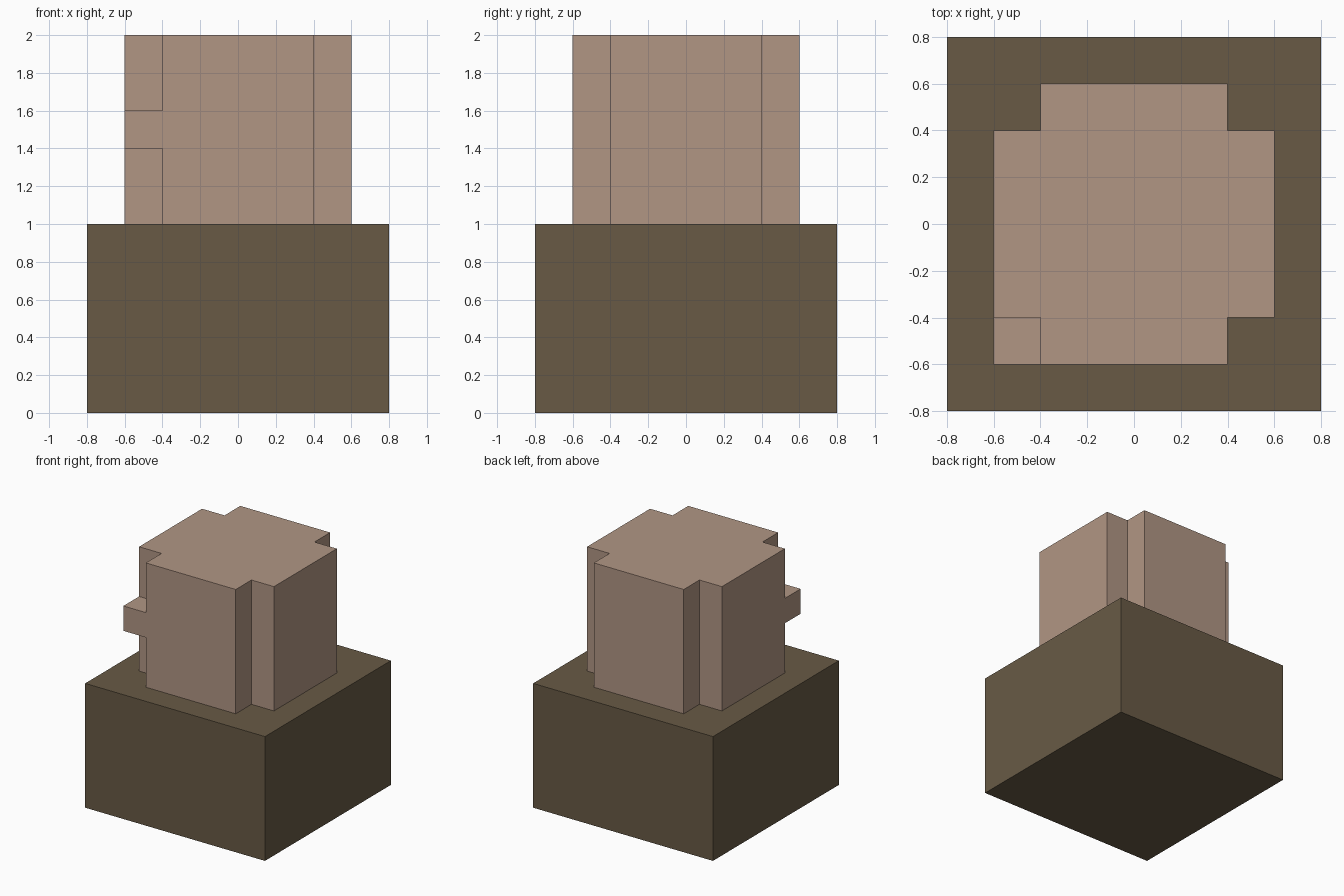
import bpy
import bmesh

if "Cube" in bpy.data.objects:
    bpy.data.objects.remove(bpy.data.objects["Cube"], do_unlink=True)


def make_material(name, colour):
    mat = bpy.data.materials.new(name)
    mat.use_nodes = True
    mat.diffuse_color = colour
    mat.node_tree.nodes["Principled BSDF"].inputs["Base Color"].default_value = colour
    return mat


def extrude_profile(name, outline, bottom, top, mat):
    """Solid prism from a counter-clockwise outline."""
    bm = bmesh.new()
    face = bm.faces.new([bm.verts.new((x, y, bottom)) for x, y in outline])
    result = bmesh.ops.extrude_face_region(bm, geom=[face], use_keep_orig=True)
    raised = [v for v in result["geom"] if isinstance(v, bmesh.types.BMVert)]
    bmesh.ops.translate(bm, verts=raised, vec=(0, 0, top - bottom))
    bmesh.ops.recalc_face_normals(bm, faces=bm.faces)
    mesh = bpy.data.meshes.new(name)
    bm.to_mesh(mesh)
    bm.free()
    mesh.materials.append(mat)
    obj = bpy.data.objects.new(name, mesh)
    bpy.context.collection.objects.link(obj)
    return obj


def rectangle(x0, y0, x1, y1):
    return [(x0, y0), (x1, y0), (x1, y1), (x0, y1)]


brown = make_material("dark_olive_brown", (0.138, 0.102, 0.060, 1))
tan = make_material("dusty_tan", (0.440, 0.305, 0.231, 1))

# Wide base block
extrude_profile("base", rectangle(-0.8, -0.8, 0.8, 0.8), 0, 1, brown)

# Upper block with a square notch down each corner
outer, inner = 0.6, 0.4
quarter = [(outer, -inner), (outer, inner), (inner, inner)]
cross = []
for turn in range(4):
    cross += quarter
    quarter = [(-y, x) for x, y in quarter]
extrude_profile("notched_tower", cross, 1, 2, tan)

# Small block filling part of the front right notch
extrude_profile("corner_block", rectangle(-outer, -outer, -inner, -inner), 1.4, 1.6, tan)
